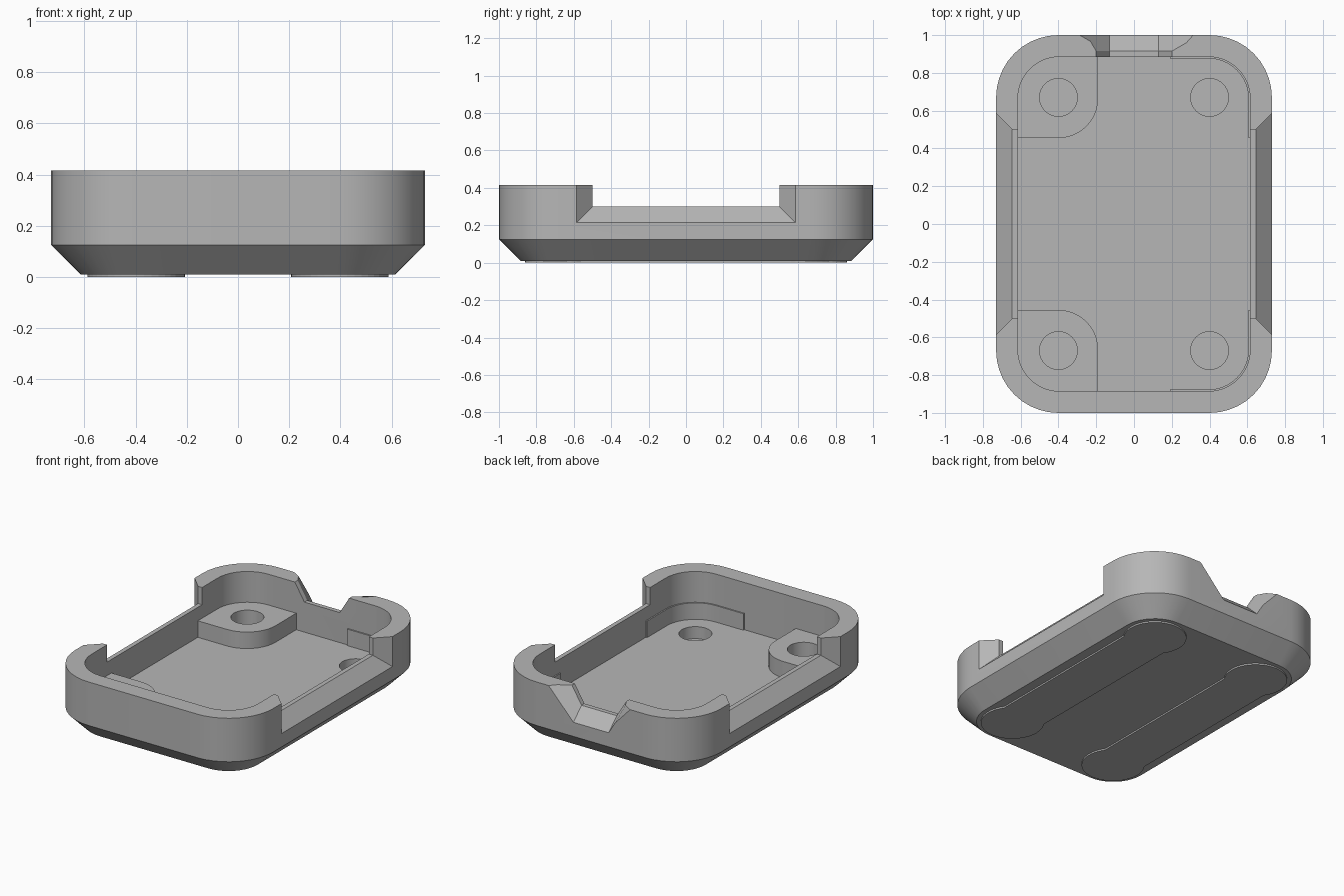
import bpy, bmesh, math
from mathutils import Vector

cube = bpy.data.objects.get("Cube")
if cube:
    bpy.data.objects.remove(cube, do_unlink=True)

grey = bpy.data.materials.new("plain_grey")
grey.use_nodes = True
COLOUR = (0.47, 0.47, 0.47, 1)
grey.diffuse_color = COLOUR
grey.node_tree.nodes["Principled BSDF"].inputs["Base Color"].default_value = COLOUR

TOP = 0.415      # rim height
FLOOR = 0.10     # inside floor
BOSS_TOP = 0.21


def loft(name, rings):
    """Skin a list of equal-length point rings and cap both ends."""
    bm = bmesh.new()
    loops = [[bm.verts.new(p) for p in ring] for ring in rings]
    n = len(loops[0])
    for a, b in zip(loops, loops[1:]):
        for i in range(n):
            j = (i + 1) % n
            bm.faces.new((a[i], a[j], b[j], b[i]))
    bm.faces.new(loops[0][::-1])
    bm.faces.new(loops[-1])
    bmesh.ops.recalc_face_normals(bm, faces=bm.faces)
    mesh = bpy.data.meshes.new(name)
    bm.to_mesh(mesh)
    bm.free()
    mesh.materials.append(grey)
    obj = bpy.data.objects.new(name, mesh)
    bpy.context.collection.objects.link(obj)
    return obj


def arc(cx, cy, r, start, end, steps=10):
    return [(cx + r * math.cos(start + (end - start) * i / steps),
             cy + r * math.sin(start + (end - start) * i / steps))
            for i in range(steps + 1)]


def rounded_rect(hx, hy, r):
    pts = []
    for k, (sx, sy) in enumerate([(1, 1), (-1, 1), (-1, -1), (1, -1)]):
        pts += arc(sx * (hx - r), sy * (hy - r), r, k * math.pi / 2, (k + 1) * math.pi / 2)
    return pts


def at_z(outline, z):
    return [Vector((x, y, z)) for x, y in outline]


def prism(name, outline, z0, z1):
    return loft(name, [at_z(outline, z0), at_z(outline, z1)])


def cylinder(name, x, y, r, z0, z1):
    return prism(name, arc(x, y, r, 0, math.tau, 40)[:-1], z0, z1)


def cut(obj, cutter):
    """Subtract the cutter and throw it away."""
    mod = obj.modifiers.new("cut", "BOOLEAN")
    mod.operation = "DIFFERENCE"
    mod.solver = "EXACT"
    mod.object = cutter
    bpy.context.view_layer.objects.active = obj
    bpy.ops.object.modifier_apply(modifier=mod.name)
    bpy.data.objects.remove(cutter, do_unlink=True)


def smooth(obj):
    bpy.ops.object.select_all(action="DESELECT")
    obj.select_set(True)
    bpy.context.view_layer.objects.active = obj
    bpy.ops.object.shade_smooth_by_angle(angle=math.radians(30))


def section(low, high, z_low, z_high=0.6):
    return [(-low, z_low), (low, z_low), (high, z_high), (-high, z_high)]


# Tray shell with a chamfered underside
tray = loft("tray", [
    at_z(rounded_rect(0.615, 0.885, 0.215), 0.01),
    at_z(rounded_rect(0.73, 1.0, 0.33), 0.125),
    at_z(rounded_rect(0.73, 1.0, 0.33), TOP)])
cut(tray, prism("cavity_cutter", rounded_rect(0.615, 0.885, 0.22), FLOOR, 0.6))

# Flared side openings
for s in (1, -1):
    steps = [(0.55, section(0.5, 0.5, 0.3)),
             (0.645, section(0.5, 0.5, 0.3)),
             (0.76, section(0.615, 0.615, 0.185))]
    cut(tray, loft("side_cutter", [[Vector((s * x, y, z)) for y, z in sec]
                                   for x, sec in steps]))

# Flared tapered opening in the back wall
steps = [(0.82, section(0.13, 0.313, 0.3)),
         (0.915, section(0.13, 0.313, 0.3)),
         (1.03, section(0.13, 0.513, 0.19))]
cut(tray, loft("back_cutter", [[Vector((x, y, z)) for x, z in sec]
                               for y, sec in steps]))

# Blind holes in the floor
for sy in (1, -1):
    cut(tray, cylinder("hole_cutter", 0.4, sy * 0.67, 0.1, 0.02, 0.3))
smooth(tray)


def corner_outline(sx, sy):
    """Corner block plan: rounded against the wall and towards the centre."""
    pts = arc(0.43, 0.70, 0.2, 0, math.pi / 2)
    pts += [(0.19, 0.90)]
    pts += arc(0.40, 0.665, 0.21, math.pi, 1.5 * math.pi)
    pts += [(0.63, 0.455)]
    return [(sx * x, sy * y) for x, y in pts]


for sy, end in ((1, "back"), (-1, "front")):
    # Raised corner bosses with holes
    boss = prism(end + "_boss", corner_outline(-1, sy), 0.09, BOSS_TOP)
    cut(boss, cylinder("hole_cutter", -0.4, sy * 0.67, 0.1, 0.07, 0.3))
    smooth(boss)
    # Thin liners on the opposite corners
    liner = prism(end + "_corner_liner", corner_outline(1, sy), 0.09, BOSS_TOP)
    cut(liner, prism("liner_cutter", rounded_rect(0.606, 0.876, 0.211), 0.05, 0.3))
    smooth(liner)

# Thin underside pads: two discs joined by a strip
R, HALF = 0.19, 0.155
spread = math.acos(HALF / R)
lobe = arc(0, 0.67, R, -spread, math.pi + spread, 28)
for s, side in ((1, "left"), (-1, "right")):
    outline = lobe + [(-x, -y) for x, y in lobe]
    prism(side + "_foot_pad", [(x + s * 0.397, y) for x, y in outline], 0.0, 0.012)
